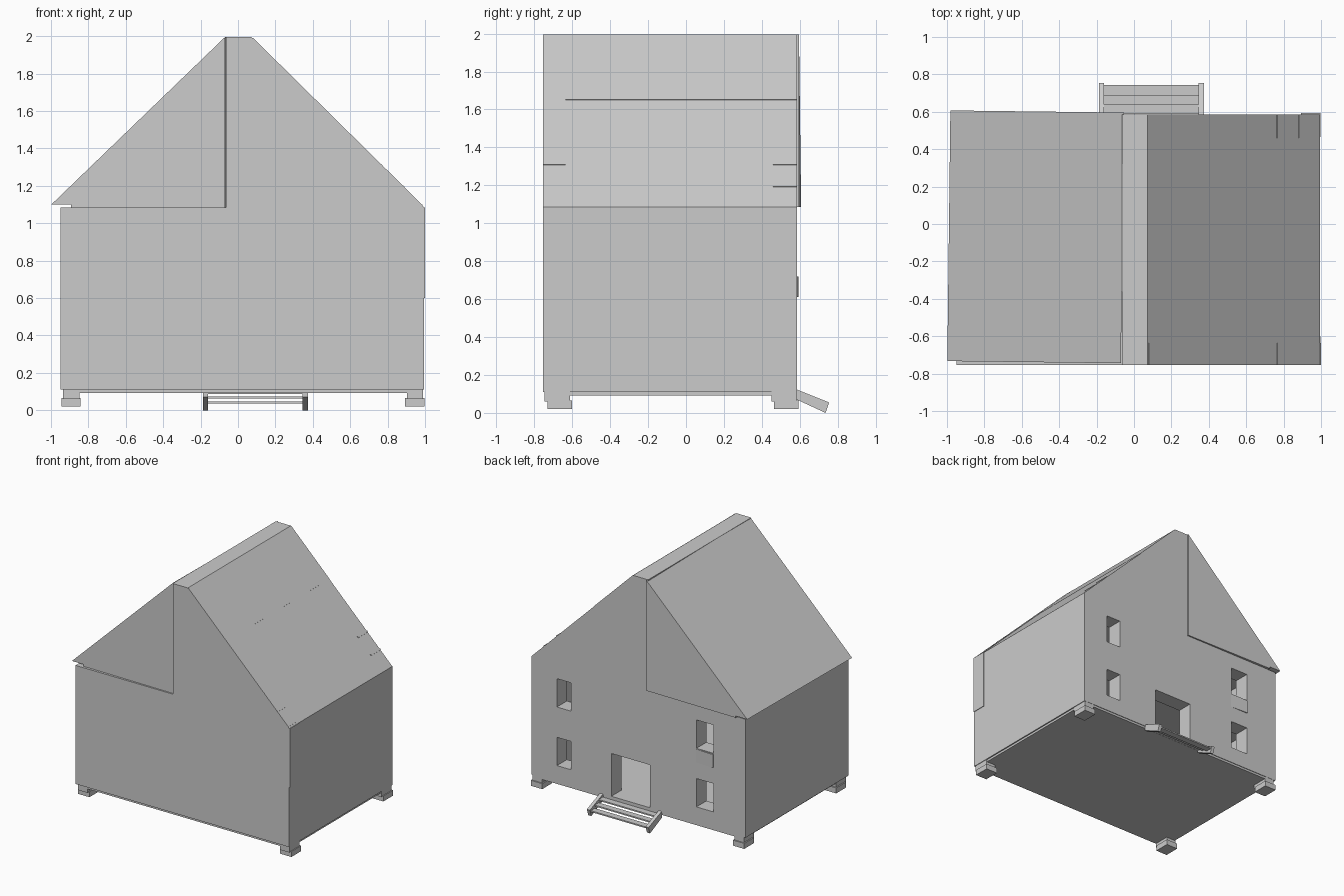
import bpy, bmesh, math
from mathutils import Vector, Matrix

if "Cube" in bpy.data.objects:
    bpy.data.objects.remove(bpy.data.objects["Cube"])


def prism(name, pts, axis, a, b):
    """Extrude a 2D profile along an axis: 'y' profile is (x,z), 'x' is (y,z), 'z' is (x,y)."""
    def place(p, t):
        return {'x': (t, p[0], p[1]), 'y': (p[0], t, p[1]), 'z': (p[0], p[1], t)}[axis]
    bm = bmesh.new()
    face = bm.faces.new([bm.verts.new(place(p, a)) for p in pts])
    ext = bmesh.ops.extrude_face_region(bm, geom=[face])
    shift = Vector(place((0, 0), b - a))
    bmesh.ops.translate(bm, vec=shift,
                        verts=[g for g in ext['geom'] if isinstance(g, bmesh.types.BMVert)])
    bmesh.ops.recalc_face_normals(bm, faces=bm.faces)
    me = bpy.data.meshes.new(name)
    bm.to_mesh(me)
    bm.free()
    ob = bpy.data.objects.new(name, me)
    bpy.context.collection.objects.link(ob)
    return ob


def box(name, x, y, z):
    return prism(name, [(x[0], y[0]), (x[1], y[0]), (x[1], y[1]), (x[0], y[1])], 'z', *z)


def cut(target, cutter):
    m = target.modifiers.new("cut", 'BOOLEAN')
    m.operation, m.solver, m.object = 'DIFFERENCE', 'EXACT', cutter
    bpy.context.view_layer.objects.active = target
    bpy.ops.object.modifier_apply(modifier=m.name)
    bpy.data.objects.remove(cutter)


FRONT, BACK, TOP = -0.755, 0.585, 1.085

# Walls with two hollow storeys
walls = box("walls", (-0.95, 0.995), (FRONT, BACK), (0.11, TOP))
for z in ((0.125, 0.59), (0.62, 1.06)):
    cut(walls, box("room_cutter", (-0.84, 0.87), (-0.63, 0.455), z))

# Windows and door in the back wall
openings = [((-0.08, 0.27), (0.125, 0.477))]
for x in ((0.635, 0.765), (-0.66, -0.505)):
    openings += [(x, (0.245, 0.478)), (x, (0.727, 0.96))]
for x, z in openings:
    cut(walls, box("opening_cutter", x, (0.4, 0.7), z))

# Base plate, corner trim and small wedge between the back windows
box("base_plate", (-0.93, 0.985), (-0.745, 0.58), (0.092, 0.11))
box("corner_trim", (0.98, 1.0), (FRONT, -0.635), (0.6, TOP))
prism("back_wedge", [(-0.66, 0.58), (-0.66, 0.594), (-0.5, 0.585), (-0.5, 0.58)], 'z', 0.61, 0.72)

# Right roof half with flat ridge
prism("right_roof", [(-0.065, TOP), (0.995, TOP), (0.072, 1.995), (-0.065, 1.995)],
      'y', FRONT, BACK)

# Thin overlapping panels and battens on the right slope
def slope_panel(name, z0, z1, y0, y1, h):
    def on_slope(z, lift):
        x = 0.995 + (z - TOP) * (0.072 - 0.995) / (1.995 - TOP)
        return (x + lift * 0.7, z + lift * 0.7)
    prism(name, [on_slope(z0, -0.01), on_slope(z0, h), on_slope(z1, h), on_slope(z1, -0.01)],
          'y', y0, y1)


slope_panel("roof_edge_panel", TOP + 0.01, 1.99, FRONT, -0.635, 0.003)
slope_panel("roof_upper_panel", 1.65, 1.99, -0.635, BACK, 0.002)
for z in (1.195, 1.31):
    slope_panel("roof_batten", z - 0.004, z + 0.004, FRONT, -0.635, 0.005)
    slope_panel("roof_batten", z - 0.004, z + 0.004, 0.46, BACK, 0.005)

# Left roof half, a loose piece turned slightly
left = prism("left_roof", [(-0.99, 1.1), (-0.885, 1.1), (-0.885, TOP), (-0.062, TOP), (-0.062, 1.995)],
             'y', -0.67, 0.67)
left.data.transform(Matrix.Translation((0, -0.075, 0)) @ Matrix.Rotation(math.radians(-0.7), 4, 'Z'))

# Corner feet: an upper block on a lower block
for x in (-0.893, 0.945):
    for y, d in ((-0.675, 1), (0.52, 1)):
        box("foot_upper", (x - 0.042, x + 0.045), (y - 0.07, y + 0.063), (0.06, 0.11))
        box("foot_lower", (x - 0.052, x + 0.052), (y - 0.055, y + 0.073), (0.02, 0.065))

# Steps: two sloping side rails and three treads
for x in (-0.188, 0.346):
    prism("step_rail", [(0.58, 0.125), (0.755, 0.055), (0.736, 0.0), (0.58, 0.072)], 'x', x, x + 0.028)
for i in range(3):
    y, z = 0.587 + i * 0.052, 0.088 - i * 0.026
    box("step_tread", (-0.165, 0.35), (y, y + 0.052), (z, z + 0.011))
